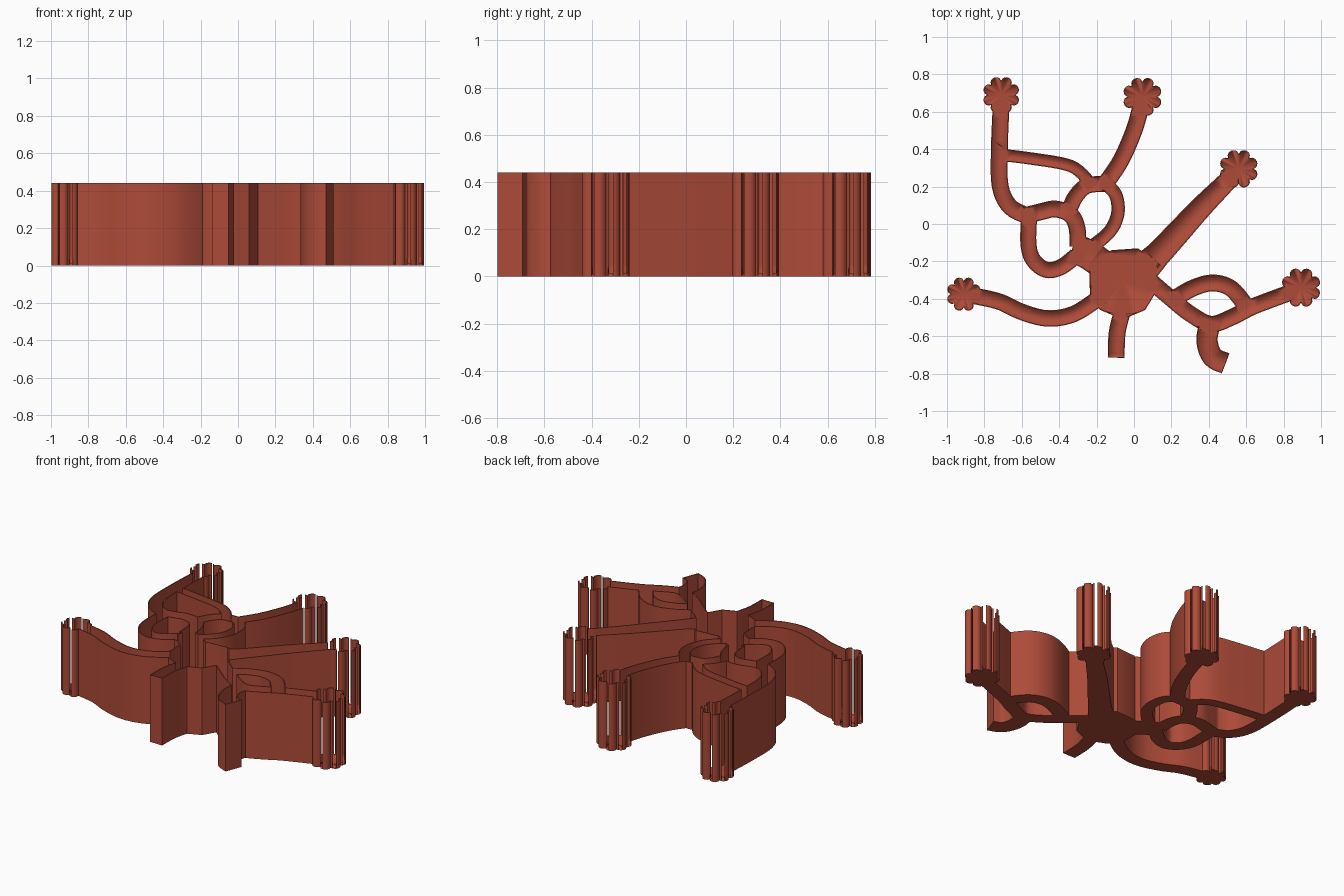
import bpy, bmesh, math
from mathutils import Vector
from mathutils.geometry import delaunay_2d_cdt, interpolate_bezier

if "Cube" in bpy.data.objects:
    bpy.data.objects.remove(bpy.data.objects["Cube"])

TOP, FLOOR, WALL = 0.44, 0.012, 0.006
tris = []


def add_tri(a, b, c):
    """Outline pieces are triangles, always counter-clockwise."""
    a, b, c = Vector(a), Vector(b), Vector(c)
    area = (b - a).cross(c - a)
    if abs(area) > 1e-7:
        tris.append((a, b, c) if area > 0 else (a, c, b))


def covered(p):
    """Is the point inside any outline piece?"""
    for a, b, c in tris:
        if ((b.x - a.x) * (p.y - a.y) >= (b.y - a.y) * (p.x - a.x)
                and (c.x - b.x) * (p.y - b.y) >= (c.y - b.y) * (p.x - b.x)
                and (a.x - c.x) * (p.y - c.y) >= (a.y - c.y) * (p.x - c.x)):
            return True
    return False


def fan(center, loop):
    for i in range(len(loop)):
        add_tri(center, loop[i], loop[(i + 1) % len(loop)])


def stroke(path, widths, steps=5):
    """Smooth ribbon through the path; widths are half widths."""
    P = [Vector(p) for p in path]
    if not isinstance(widths, list):
        widths = [widths] * len(P)
    line, ws = [], []
    for i in range(len(P) - 1):
        t0 = (P[i + 1] - P[max(i - 1, 0)]) / 6
        t1 = (P[min(i + 2, len(P) - 1)] - P[i]) / 6
        seg = interpolate_bezier(P[i], P[i] + t0, P[i + 1] - t1, P[i + 1], steps + 1)
        last = i == len(P) - 2
        for k in range(steps + (1 if last else 0)):
            line.append(Vector(seg[k][:2]))
            ws.append(widths[i] + (widths[i + 1] - widths[i]) * k / steps)
    left, right = [], []
    for i, p in enumerate(line):
        d = (line[min(i + 1, len(line) - 1)] - line[max(i - 1, 0)]).normalized()
        n = Vector((-d.y, d.x)) * ws[i]
        left.append(p + n)
        right.append(p - n)
    for i in range(len(line) - 1):
        add_tri(right[i], right[i + 1], left[i + 1])
        add_tri(right[i], left[i + 1], left[i])


# Channels
stroke([(-.71, .64), (-.72, .4), (-.715, .2), (-.66, .09), (-.56, .04)], .045)
stroke([(-.71, .37), (-.55, .35), (-.37, .32), (-.29, .28), (-.22, .2)], .033)
stroke([(.04, .64), (0, .5), (-.07, .34), (-.15, .22)], .045)
stroke([(-.15, .215), (-.25, .205), (-.31, .15), (-.345, .08)], .043)
stroke([(-.16, .22), (-.1, .16), (-.085, .07), (-.11, -.01), (-.16, -.07), (-.24, -.13)], .036)
stroke([(-.6, .04), (-.5, .065), (-.42, .08), (-.34, .05), (-.305, -.02), (-.3, -.12)], .045)
stroke([(-.56, .05), (-.565, -.1), (-.54, -.19), (-.47, -.245), (-.39, -.23), (-.31, -.17)], .043)
stroke([(-.33, -.13), (-.25, -.16), (-.15, -.23)], .08)
stroke([(.02, -.27), (.13, -.16), (.25, -.03), (.36, .09), (.52, .25)],
       [.09, .07, .065, .06, .05])
stroke([(.06, -.28), (.2, -.4), (.3, -.48), (.41, -.535), (.52, -.5), (.64, -.44), (.84, -.365)], .044)
stroke([(.2, -.41), (.31, -.345), (.42, -.315), (.52, -.345), (.6, -.44)], .045)
stroke([(.41, -.52), (.39, -.62), (.42, -.71), (.49, -.745)], .057)
stroke([(-.06, -.46), (-.09, -.58), (-.095, -.715)], .045)
stroke([(-.18, -.39), (-.32, -.48), (-.46, -.505), (-.6, -.47), (-.72, -.415), (-.85, -.385)], .044)

# Central basin
fan((-.06, -.31), [(-.24, -.22), (-.12, -.14), (.02, -.13), (.12, -.2), (.12, -.36),
                   (.06, -.46), (-.06, -.51), (-.18, -.46), (-.235, -.4)])

# Scalloped end cups
CUPS = [(-.71, .69, .1), (.045, .68, .106), (.56, .295, .105), (.893, -.34, .107), (-.91, -.375, .093)]
LOBES = 8
for x, y, r in CUPS:
    loop = []
    for i in range(LOBES * 8):
        a = math.tau * i / (LOBES * 8)
        q = r * (.76 + .24 * abs(math.sin(a * LOBES / 2)) ** .6)
        loop.append((x + q * math.cos(a), y + q * math.sin(a)))
    fan((x, y), loop)

# Merge all the pieces into one flat outline
pts = [p for t in tris for p in t]
edges = [(i + k, i + (k + 1) % 3) for i in range(0, len(pts), 3) for k in range(3)]
V, _, F, _, _, _ = delaunay_2d_cdt(pts, edges, [], 0, 1e-4)
flat = bmesh.new()
fv = [flat.verts.new((v.x, v.y, 0)) for v in V]
for f in F:
    if covered(sum((V[i] for i in f), Vector((0, 0))) / len(f)):
        face = flat.faces.new([fv[i] for i in f])
        face.normal_update()
        if face.normal.z < 0:
            face.normal_flip()
bmesh.ops.delete(flat, geom=[v for v in flat.verts if not v.link_faces], context='VERTS')
flat.verts.index_update()
flat.verts.ensure_lookup_table()

# Directed rim edges, with inward directions at every rim point
rim, inward = [], {}
for f in flat.faces:
    for l in f.loops:
        if l.edge.is_boundary:
            a, b = l.vert, l.link_loop_next.vert
            d = (b.co - a.co).normalized()
            n = Vector((-d.y, d.x, 0))
            rim.append((a.index, b.index))
            for v in (a, b):
                inward[v.index] = inward.get(v.index, Vector()) + n

# Trough: flat underside, thin walls, open top
bm = bmesh.new()


def layer(z, offset):
    out = []
    for v in flat.verts:
        n = inward.get(v.index, Vector())
        if n.length > 0:
            n = n.normalized() * offset
        out.append(bm.verts.new((v.co.x + n.x, v.co.y + n.y, z)))
    return out


under, outer_top = layer(0, 0), layer(TOP, 0)
floor, low, inner_top = layer(FLOOR, WALL), layer(.05, WALL), layer(TOP, WALL)


def quad(a, b, c, d):
    bm.faces.new((a, b, c, d)).smooth = True


for f in flat.faces:
    ids = [v.index for v in f.verts]
    bm.faces.new([under[i] for i in reversed(ids)]).smooth = True
    bm.faces.new([floor[i] for i in ids]).smooth = True


def in_slit(mid):
    """Walls are open beside the notches of the cups."""
    for x, y, r in CUPS:
        dx, dy = mid.x - x, mid.y - y
        if math.hypot(dx, dy) < r * 1.01:
            t = (math.atan2(dy, dx) / math.tau * LOBES) % 1
            return .13 < t < .37
    return False


for a, b in rim:
    if in_slit((flat.verts[a].co + flat.verts[b].co) / 2):
        quad(under[a], under[b], floor[b], floor[a])
        continue
    quad(under[a], under[b], outer_top[b], outer_top[a])
    quad(floor[b], floor[a], low[a], low[b])
    quad(low[b], low[a], inner_top[a], inner_top[b])
    quad(outer_top[a], outer_top[b], inner_top[b], inner_top[a])

bmesh.ops.delete(bm, geom=[v for v in bm.verts if not v.link_faces], context='VERTS')

# Crisp outer edges; the inner floor blends softly into the walls
for e in bm.edges:
    on_floor = all(abs(v.co.z - FLOOR) < 1e-5 for v in e.verts)
    if not on_floor and len(e.link_faces) == 2 and e.calc_face_angle(0) > math.radians(35):
        e.smooth = False

mesh = bpy.data.meshes.new("branching_trough")
bm.to_mesh(mesh)
bm.free()
flat.free()
obj = bpy.data.objects.new("branching_trough", mesh)
bpy.context.collection.objects.link(obj)
clay = bpy.data.materials.new("terracotta")
clay.diffuse_color = (.42, .07, .04, 1)
clay.use_nodes = True
clay.node_tree.nodes["Principled BSDF"].inputs["Base Color"].default_value = clay.diffuse_color
mesh.materials.append(clay)
